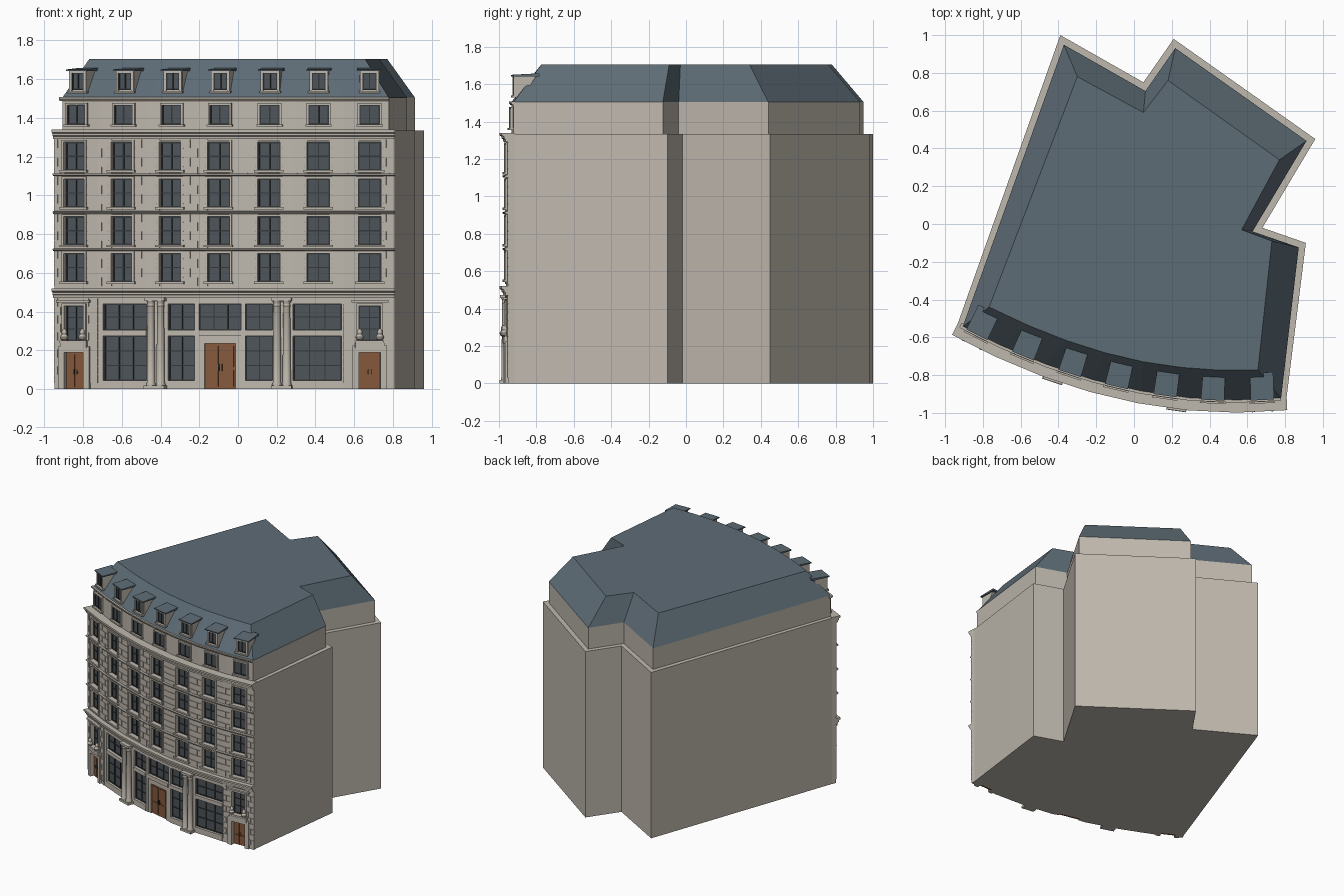
import bpy, bmesh, math
from mathutils import Vector

if "Cube" in bpy.data.objects:
    bpy.data.objects.remove(bpy.data.objects["Cube"])

def material(name, c):
    m = bpy.data.materials.new(name)
    m.diffuse_color = (*c, 1)
    m.use_nodes = True
    m.node_tree.nodes["Principled BSDF"].inputs["Base Color"].default_value = m.diffuse_color
    return m

STONE = material("stone", (0.52, 0.48, 0.42))
SLATE = material("slate", (0.11, 0.15, 0.18))
GLASS = material("glass", (0.075, 0.09, 0.10))
BAR = material("metal", (0.035, 0.04, 0.045))
WOOD = material("wood", (0.24, 0.10, 0.045))
parts = {}

def part(name, mat=STONE):
    if name not in parts:
        parts[name] = (bmesh.new(), mat)
    return parts[name][0]

# Plan: a shallow curved street front plus straight sides and back
BAYS = [-0.95, -0.725, -0.475, -0.225, 0.03, 0.29, 0.545, 0.81]
CENTRES = [-0.845, -0.60, -0.35, -0.10, 0.16, 0.415, 0.68]
SIDES = [Vector(p) for p in ((0.91, -0.10), (0.68, -0.02), (0.96, 0.45),
                             (0.21, 0.98), (0.05, 0.75), (-0.39, 1.0))]
ROOF_SIDES = [Vector(p) for p in ((0.73, -0.09), (0.57, -0.03), (0.77, 0.34),
                                  (0.18, 0.76), (0.05, 0.59), (-0.30, 0.78))]
NODES = [Vector((x, -0.56 - 0.404 * (x + 0.95) + 0.183 * (x + 0.95) * (x + 0.17))) for x in BAYS]

def left_normal(a, b):
    e = (b - a).normalized()
    return Vector((-e.y, e.x))

def mitre(n1, n2):
    return (n1 + n2) / (1 + n1.dot(n2))

FACET = [-left_normal(a, b) for a, b in zip(NODES, NODES[1:])]
MITRES = [FACET[0]] + [mitre(a, b) for a, b in zip(FACET, FACET[1:])] + [FACET[-1]]

def bay(x):
    return max([0] + [i for i in range(7) if BAYS[i] <= x])

def at(x, d):
    """Point on the street front at position x, pushed outward by d."""
    i = bay(x)
    t = (x - BAYS[i]) / (BAYS[i + 1] - BAYS[i])
    return (NODES[i] + MITRES[i] * d).lerp(NODES[i + 1] + MITRES[i + 1] * d, t)

def squeeze(x):
    return -FACET[bay(x)].y

def inset(pts, d):
    n = len(pts)
    return [pts[i] + d * mitre(left_normal(pts[i - 1], pts[i]), left_normal(pts[i], pts[(i + 1) % n]))
            for i in range(n)]

def loft(bm, rings, closed):
    vs = [[bm.verts.new(p) for p in r] for r in rings]
    n = len(vs[0])
    for a, b in zip(vs, vs[1:]):
        for i in range(n):
            bm.faces.new((a[i], a[(i + 1) % n], b[(i + 1) % n], b[i]))
    if closed:
        bm.faces.new(vs[0])
        bm.faces.new(vs[-1])

def prism(bm, low, high, z0, z1):
    loft(bm, [[(p.x, p.y, z0) for p in low], [(p.x, p.y, z1) for p in high]], True)

def sweep(bm, profile, x0, x1):
    """Run a (depth, height) profile along the curved front."""
    xs = [x0] + [b for b in BAYS if x0 + 1e-4 < b < x1 - 1e-4] + [x1]
    loft(bm, [[(*at(x, d), z) for d, z in profile] for x in xs], True)

def box(bm, x0, x1, z0, z1, d0, d1):
    sweep(bm, [(d0, z0), (d1, z0), (d1, z1), (d0, z1)], x0, x1)

def lathe(bm, c, profile, n=16):
    loft(bm, [[(c.x + r * math.cos(2 * math.pi * i / n), c.y + r * math.sin(2 * math.pi * i / n), z)
               for i in range(n)] for r, z in profile], True)

def glazing(x0, x1, z0, z1, cols, rows, d):
    box(part("window_glass", GLASS), x0, x1, z0, z1, d - 0.01, d)
    bars, t = part("glazing_bars", BAR), 0.003
    for i in range(cols + 1):
        x = x0 + t + (x1 - x0 - 2 * t) * i / cols
        box(bars, x - t, x + t, z0, z1, d, d + 0.006)
    for j in range(rows + 1):
        z = z0 + t + (z1 - z0 - 2 * t) * j / rows
        box(bars, x0, x1, z - t, z + t, d, d + 0.005)

def surround(name, x0, x1, z0, z1, t, d0, d1, sill=True):
    bm = part(name)
    box(bm, x0 - t, x0, z0, z1, d0, d1)
    box(bm, x1, x1 + t, z0, z1, d0, d1)
    box(bm, x0 - t, x1 + t, z1, z1 + t, d0, d1)
    if sill:
        box(bm, x0 - t - 0.006, x1 + t + 0.006, z0 - 0.012, z0, d0, d1 + 0.008)

def blocks(x0, x1, z0, z1, n):
    """Coursed stone blocks with alternating joints."""
    bm, h = part("stone_blocks"), (z1 - z0) / n
    for j in range(n):
        m = x0 + (x1 - x0) * (0.36 if j % 2 else 0.64)
        for a, b in ((x0, m - 0.0015), (m + 0.0015, x1)):
            box(bm, a, b, z0 + j * h + 0.0015, z0 + (j + 1) * h - 0.0015, -0.006, 0)

def door(x, w, h):
    bm = part("doors", WOOD)
    box(bm, x - w / 2, x + w / 2, 0, h, -0.04, -0.022)
    for s in (-1, 1):
        c = x + s * w / 4
        for z0, z1 in ((0.06, 0.42), (0.48, 0.94)):
            box(bm, c - w * 0.18, c + w * 0.18, z0 * h, z1 * h, -0.024, -0.017)
        box(part("door_handles", BAR), x + s * 0.008 - 0.002, x + s * 0.008 + 0.002, h * 0.4, h * 0.55, -0.022, -0.012)

# Main body, set-back attic storey and mansard roof
L, R = BAYS[0], BAYS[-1]
prism(part("building_body"), *[[at(x, -0.04) for x in BAYS] + SIDES] * 2, 0, 1.335)
eave = inset(NODES + SIDES, 0.035)
prism(part("attic_walls"), eave, eave, 1.33, 1.505)
ridge = [at(-0.85 + 1.51 * i / 7, -0.19) for i in range(8)] + ROOF_SIDES
prism(part("mansard_roof", SLATE), eave, ridge, 1.505, 1.705)

# Upper facade: wall bands, piers and coursed blocks around the windows
half = [0.058 * squeeze(x) for x in CENTRES]
wall = part("facade_wall")
for z0, z1 in ((0.47, 0.555), (0.70, 0.745), (0.89, 0.94), (1.085, 1.13), (1.275, 1.335)):
    box(wall, L, R, z0, z1, -0.042, -0.005)
edges = [L] + [e for x, h in zip(CENTRES, half) for e in (x - h, x + h)] + [R]
for a, b in zip(edges[::2], edges[1::2]):
    box(wall, a, b, 0.55, 1.28, -0.042, -0.005)
    blocks(a, b, 0.53, 1.29, 16)
for x, h in zip(CENTRES, half):
    for z0, z1 in ((0.555, 0.70), (0.745, 0.89), (0.94, 1.085), (1.13, 1.275)):
        glazing(x - h, x + h, z0, z1, 2, 2, -0.026)
        surround("window_surrounds", x - h, x + h, z0, z1, 0.012, -0.01, 0.007)

# Cornices and string courses
CORNICE = [(-0.02, 0), (0.008, 0), (0.01, 0.3), (0.018, 0.38), (0.018, 0.6), (0.03, 0.72), (0.03, 1), (-0.04, 1)]
for name, z0, h in (("shop_cornice", 0.47, 0.05), ("main_cornice", 1.29, 0.05)):
    sweep(part(name), [(d, z0 + z * h) for d, z in CORNICE], L, R)
for z in (0.712, 0.905, 1.1):
    sweep(part("string_courses"), [(-0.01, z), (0.008, z), (0.014, z + 0.006), (0.014, z + 0.012), (-0.01, z + 0.016)], L, R)

# Attic windows, eave moulding and dormers
sweep(part("eave_moulding"), [(-0.05, 1.488), (-0.03, 1.488), (-0.022, 1.498), (-0.022, 1.507), (-0.05, 1.507)], L + 0.015, R - 0.03)
for x in CENTRES:
    k = squeeze(x)
    h = 0.053 * k
    glazing(x - h, x + h, 1.367, 1.468, 2, 1, -0.032)
    surround("attic_window_surrounds", x - h, x + h, 1.367, 1.468, 0.009, -0.04, -0.02)
    h = 0.05 * k
    sweep(part("dormer_bodies"), [(-0.05, 1.525), (-0.05, 1.645), (-0.16, 1.645), (-0.08, 1.525)], x - h, x + h)
    glazing(x - 0.036 * k, x + 0.036 * k, 1.545, 1.632, 2, 1, -0.047)
    surround("dormer_surrounds", x - 0.036 * k, x + 0.036 * k, 1.54, 1.632, 0.013 * k, -0.055, -0.038)
    h = 0.063 * k
    sweep(part("dormer_roofs", SLATE), [(-0.03, 1.642), (-0.03, 1.65), (-0.175, 1.658), (-0.175, 1.642)], x - h, x + h)

# End bays: rusticated walls, doors, plates and ornamented windows
for x, a, b in ((CENTRES[0], L, BAYS[1]), (CENTRES[-1], BAYS[6], R)):
    k = squeeze(x)
    h = 0.055 * k
    for p, q in ((a, x - h), (x + h, b)):
        box(wall, p, q, 0, 0.475, -0.042, -0.005)
        blocks(p, q, 0.03, 0.47, 10)
    box(wall, x - h, x + h, 0.19, 0.25, -0.042, -0.003)
    box(wall, x - h, x + h, 0.43, 0.475, -0.042, -0.003)
    glazing(x - h, x + h, 0.25, 0.43, 2, 3, -0.026)
    surround("end_window_surrounds", x - h, x + h, 0.25, 0.43, 0.013, -0.01, 0.008)
    box(part("end_window_hoods"), x - 0.095 * k, x + 0.095 * k, 0.448, 0.46, -0.01, 0.02)
    door(x, 2 * h, 0.19)
    surround("door_surrounds", x - h, x + h, 0, 0.19, 0.035 * k, -0.01, 0.01, False)
    box(part("door_plates"), x - 0.075 * k, x + 0.075 * k, 0.213, 0.237, -0.01, 0.016)
    for s in (-1, 1):
        lathe(part("carved_ornaments"), at(x + s * 0.052 * k, 0.012),
              [(0.006, 0.25), (0.018, 0.258), (0.021, 0.27), (0.012, 0.285), (0.014, 0.295), (0.008, 0.308), (0.002, 0.312)], 12)

# Shopfront: plinth, piers, transom, header and large glazing
front = part("shopfront_frame")
for x, w in ((-0.713, 0.012), (-0.42, 0.055), (-0.215, 0.011), (0.025, 0.011), (0.23, 0.052), (0.545, 0.012)):
    box(front, x - w, x + w, 0, 0.475, -0.042, -0.008)
box(front, BAYS[1], BAYS[6], 0.44, 0.475, -0.042, -0.004)
for a, b, n in ((-0.701, -0.475, 3), (-0.365, -0.226, 2), (0.036, 0.178, 2), (0.282, 0.533, 3)):
    box(front, a, b, 0, 0.045, -0.042, -0.006)
    box(front, a, b, 0.275, 0.305, -0.042, -0.002)
    glazing(a, b, 0.045, 0.275, n, 3, -0.03)
    glazing(a, b, 0.305, 0.44, n, 2, -0.03)

# Central entrance
box(front, -0.204, 0.014, 0.275, 0.305, -0.042, -0.002)
box(front, -0.204, 0.014, 0.236, 0.275, -0.042, -0.012)
for a, b in ((-0.204, -0.175), (-0.015, 0.014)):
    box(front, a, b, 0, 0.24, -0.042, -0.012)
glazing(-0.204, 0.014, 0.305, 0.44, 3, 2, -0.03)
door(-0.095, 0.16, 0.237)

# Paired columns with bases and capitals
SHAFT = [(0.024, 0.018), (0.025, 0.026), (0.021, 0.034), (0.0205, 0.18), (0.0175, 0.425),
         (0.02, 0.43), (0.0175, 0.435), (0.0175, 0.443), (0.023, 0.456)]
for x in (-0.42, 0.228):
    box(part("column_plinths"), x - 0.052, x + 0.052, 0, 0.018, -0.02, 0.042)
    box(part("column_capitals"), x - 0.05, x + 0.05, 0.456, 0.472, -0.02, 0.04)
    for s in (-0.025, 0.025):
        lathe(part("columns"), at(x + s, 0.014), SHAFT, 20)

# Turn every part into an object
for name, (bm, mat) in parts.items():
    bmesh.ops.recalc_face_normals(bm, faces=bm.faces)
    me = bpy.data.meshes.new(name)
    bm.to_mesh(me)
    bm.free()
    me.materials.append(mat)
    ob = bpy.data.objects.new(name, me)
    bpy.context.collection.objects.link(ob)
    if name in ("columns", "carved_ornaments"):
        bpy.ops.object.select_all(action='DESELECT')
        ob.select_set(True)
        bpy.context.view_layer.objects.active = ob
        bpy.ops.object.shade_smooth_by_angle(angle=math.radians(40))
